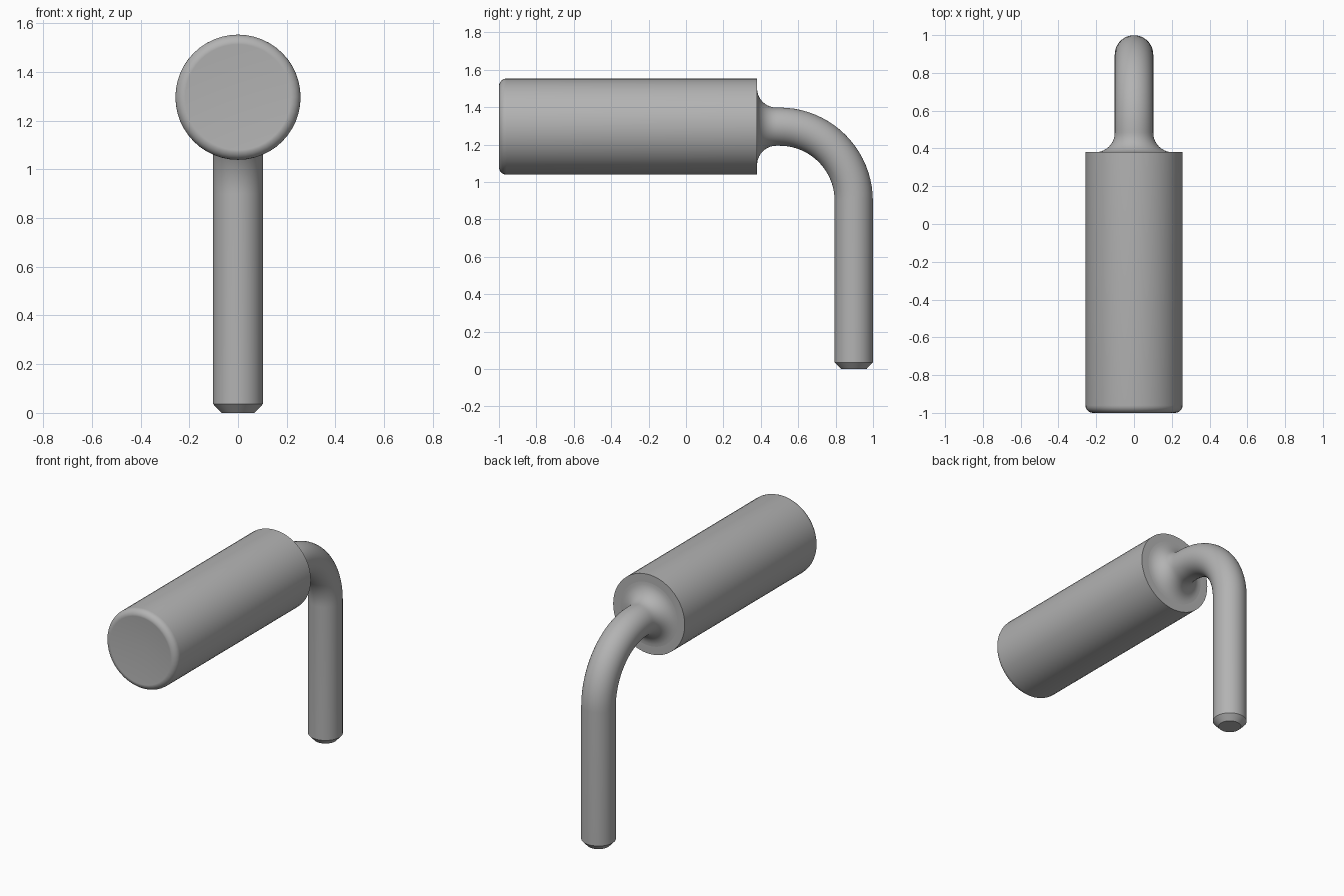
import bpy
import bmesh
import math
from mathutils import Vector

cube = bpy.data.objects.get("Cube")
if cube:
    bpy.data.objects.remove(cube, do_unlink=True)

SIDES = 48
AXIS_Z = 1.296            # height of the grip axis
GRIP_R, ROD_R = 0.257, 0.102
BEND_R = 0.397            # centreline radius of the bend
BEND_Y, BEND_Z = 0.5, AXIS_Z - BEND_R

grey = bpy.data.materials.new("plain grey")
grey.use_nodes = True
colour = (0.45, 0.45, 0.45, 1)
grey.diffuse_color = colour
grey.node_tree.nodes["Principled BSDF"].inputs["Base Color"].default_value = colour


def sweep(name, stations, cap_start=False, cap_end=False):
    """Skin circular rings (y, z, tilt, radius); radius 0 makes a point."""
    bm = bmesh.new()
    rings = []
    for y, z, tilt, r in stations:
        centre = Vector((0, y, z))
        up = Vector((0, math.sin(tilt), math.cos(tilt)))
        if r == 0:
            rings.append([bm.verts.new(centre)] * SIDES)
            continue
        ring = []
        for i in range(SIDES):
            a = math.tau * i / SIDES
            ring.append(bm.verts.new(centre + up * r * math.cos(a) + Vector((r * math.sin(a), 0, 0))))
        rings.append(ring)
    for a, b in zip(rings, rings[1:]):
        for i in range(SIDES):
            j = (i + 1) % SIDES
            corners = dict.fromkeys((a[i], a[j], b[j], b[i]))
            bm.faces.new(list(corners))
    if cap_start:
        bm.faces.new(rings[0])
    if cap_end:
        bm.faces.new(rings[-1])
    bmesh.ops.recalc_face_normals(bm, faces=bm.faces)
    mesh = bpy.data.meshes.new(name)
    bm.to_mesh(mesh)
    bm.free()
    mesh.materials.append(grey)
    obj = bpy.data.objects.new(name, mesh)
    bpy.context.collection.objects.link(obj)
    bpy.ops.object.select_all(action='DESELECT')
    obj.select_set(True)
    bpy.context.view_layer.objects.active = obj
    bpy.ops.object.shade_smooth_by_angle(angle=math.radians(30))
    return obj


def arc(steps):
    return [math.pi / 2 * i / steps for i in range(steps + 1)]


# Grip: dished front end, rounded front rim, flat back
ROUND = 0.04
grip = [(-0.94, AXIS_Z, 0, 0)]
grip += [(-1 + ROUND * (1 - math.sin(t)), AXIS_Z, 0, GRIP_R - ROUND * (1 - math.cos(t)))
         for t in reversed(arc(6))]
grip.append((0.38, AXIS_Z, 0, GRIP_R))
sweep("grip", grip, cap_end=True)

# Rod: flared root, quarter bend, straight leg, chamfered tip
FLARE = 0.103
rod = [(0.38 + FLARE * (1 - math.cos(t)), AXIS_Z, 0, ROD_R + FLARE * (1 - math.sin(t)))
       for t in arc(10)]
rod += [(BEND_Y + BEND_R * math.sin(t), BEND_Z + BEND_R * math.cos(t), t, ROD_R)
        for t in arc(20)]
leg_y = BEND_Y + BEND_R
rod += [(leg_y, 0.036, math.pi / 2, ROD_R), (leg_y, 0, math.pi / 2, 0.068)]
sweep("bent_rod", rod, cap_end=True)
